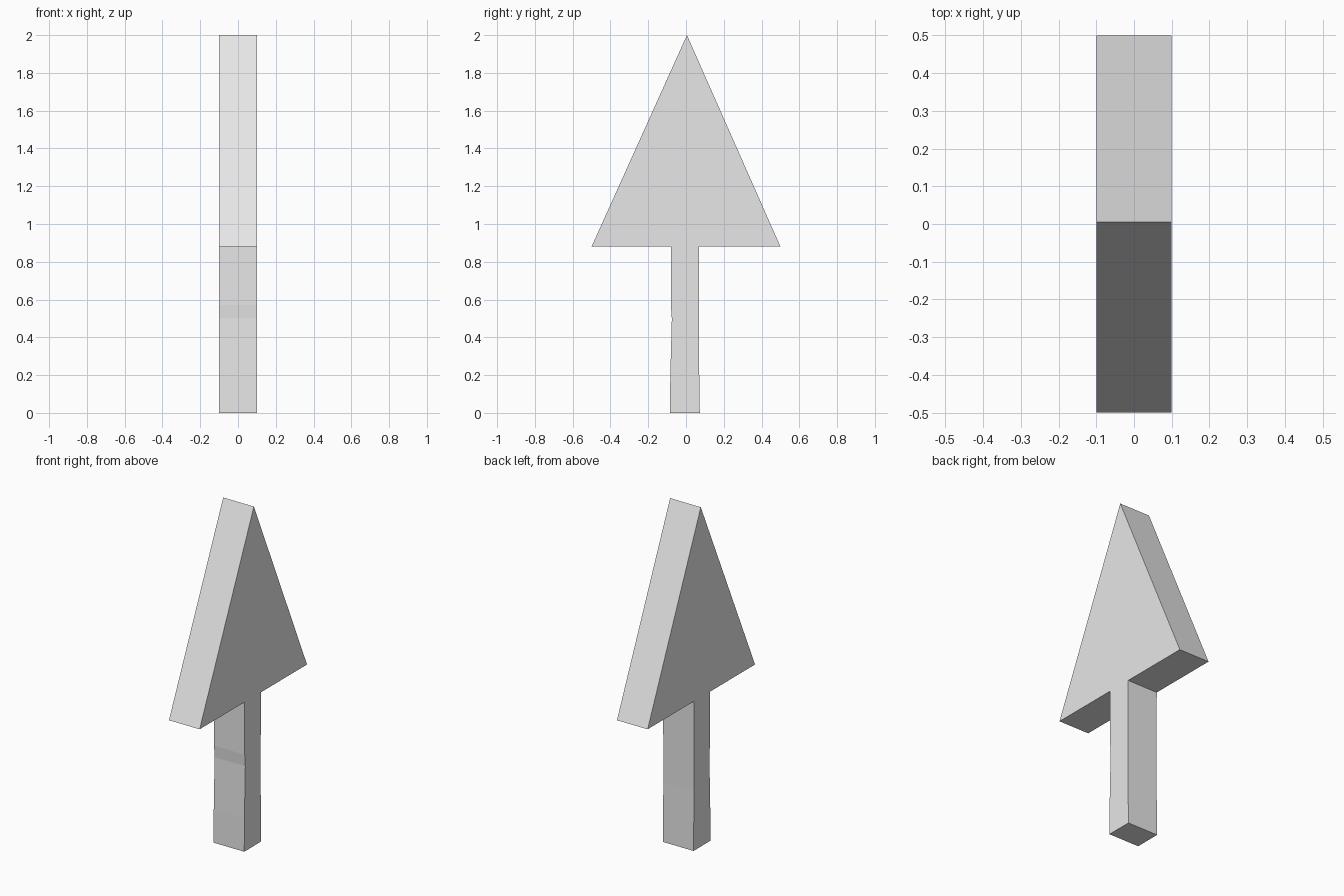
import bpy
import bmesh

cube = bpy.data.objects.get("Cube")
if cube:
    bpy.data.objects.remove(cube, do_unlink=True)

HALF_WIDTH = 0.1
HEAD_BASE = 0.88

grey = bpy.data.materials.new("light_grey")
grey.use_nodes = True
grey.diffuse_color = (0.8, 0.8, 0.8, 1)
grey.node_tree.nodes["Principled BSDF"].inputs["Base Color"].default_value = (0.8, 0.8, 0.8, 1)


def slab(name, outline):
    """Extrude a (y, z) outline across the full width along x."""
    bm = bmesh.new()
    face = bm.faces.new([bm.verts.new((-HALF_WIDTH, y, z)) for y, z in outline])
    result = bmesh.ops.extrude_face_region(bm, geom=[face])
    moved = [v for v in result["geom"] if isinstance(v, bmesh.types.BMVert)]
    bmesh.ops.translate(bm, verts=moved, vec=(2 * HALF_WIDTH, 0, 0))
    bmesh.ops.recalc_face_normals(bm, faces=bm.faces)
    mesh = bpy.data.meshes.new(name)
    bm.to_mesh(mesh)
    bm.free()
    mesh.materials.append(grey)
    obj = bpy.data.objects.new(name, mesh)
    bpy.context.collection.objects.link(obj)
    return obj


# Triangular head
slab("arrow_head", [(-0.5, HEAD_BASE), (0.5, HEAD_BASE), (0.005, 2)])

# Slightly uneven post below the head
slab("post", [(-0.085, 0), (0.073, 0), (0.068, 0.35), (0.07, HEAD_BASE),
              (-0.08, HEAD_BASE), (-0.08, 0.57), (-0.075, 0.5), (-0.083, 0.2)])
